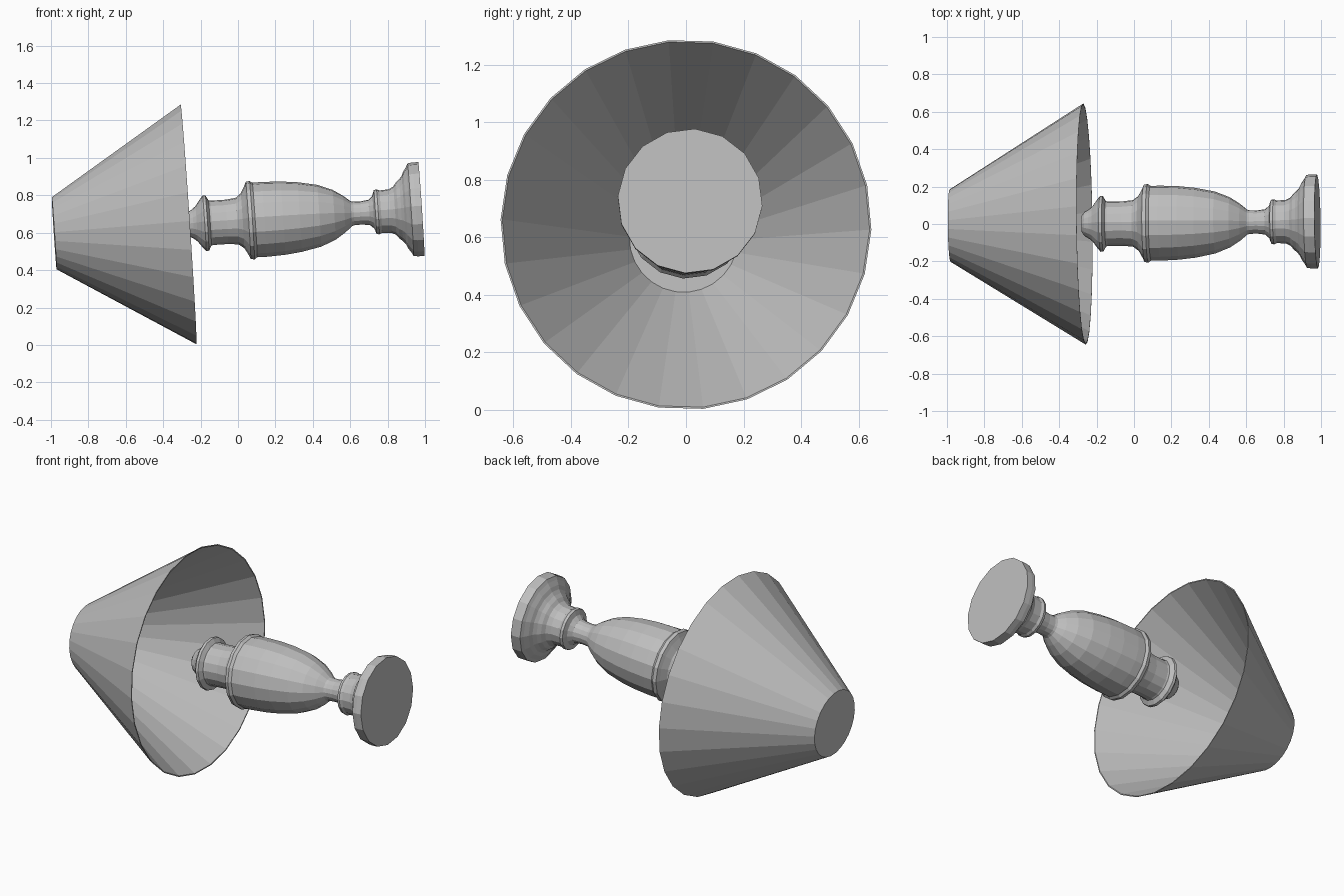
import bpy, bmesh
from math import cos, sin, tau, radians
from mathutils import Vector, Matrix

cube = bpy.data.objects.get("Cube")
if cube:
    bpy.data.objects.remove(cube, do_unlink=True)

grey = bpy.data.materials.new("plain grey")
grey.use_nodes = True
COLOUR = (0.52, 0.52, 0.52, 1)
grey.diffuse_color = COLOUR
grey.node_tree.nodes["Principled BSDF"].inputs["Base Color"].default_value = COLOUR

# The lamp lies on its side: its axis runs along +x from shade to foot, slightly tilted
axis = Vector((1, 0.0115, 0.066)).normalized()
up = (Vector((0, 0, 1)) - axis * axis.z).normalized()
side = up.cross(axis)
frame = Matrix.Translation((0, 0.003, 0.662)) @ Matrix((side, up, axis)).transposed().to_4x4()


def lathe(name, profile, sides, phase, cap_first=False, cap_last=False):
    """Turn (position, radius) pairs around the lamp axis."""
    bm = bmesh.new()
    angles = [radians(phase) + tau * i / sides for i in range(sides)]
    rings = [[bm.verts.new((r * cos(a), r * sin(a), t)) for a in angles]
             for t, r in profile]
    for low, high in zip(rings, rings[1:]):
        for i in range(sides):
            j = (i + 1) % sides
            bm.faces.new((low[i], low[j], high[j], high[i]))
    if cap_first:
        bm.faces.new(rings[0][::-1])
    if cap_last:
        bm.faces.new(rings[-1])
    mesh = bpy.data.meshes.new(name)
    bm.to_mesh(mesh)
    bm.free()
    mesh.materials.append(grey)
    obj = bpy.data.objects.new(name, mesh)
    obj.matrix_world = frame
    bpy.context.collection.objects.link(obj)
    return obj


# Shade: thin-walled cone, closed at the narrow end
lathe("shade", [(-0.980, 0.189), (-0.265, 0.639), (-0.265, 0.645), (-0.985, 0.194)][::-1],
      26, -1.6, cap_first=True, cap_last=True)

# Turned base, from the socket inside the shade to the foot
socket = [(-0.28, 0.045), (-0.265, 0.065), (-0.24, 0.08), (-0.222, 0.095),
          (-0.195, 0.132), (-0.18, 0.15), (-0.165, 0.148), (-0.15, 0.122)]
neck = [(-0.15, 0.122), (-0.14, 0.119), (-0.06, 0.119), (-0.005, 0.125),
        (0.024, 0.147), (0.045, 0.185)]
body = [(0.045, 0.185), (0.055, 0.207), (0.075, 0.211), (0.09, 0.2), (0.14, 0.201),
        (0.24, 0.197), (0.33, 0.187), (0.435, 0.166), (0.515, 0.134), (0.57, 0.098),
        (0.607, 0.067)]
stem = [(0.607, 0.067), (0.62, 0.063), (0.66, 0.062), (0.703, 0.068), (0.725, 0.088),
        (0.735, 0.118), (0.75, 0.121)]
foot = [(0.75, 0.121), (0.765, 0.114), (0.815, 0.117), (0.84, 0.13), (0.855, 0.15),
        (0.873, 0.165), (0.888, 0.183), (0.898, 0.205), (0.915, 0.23), (0.925, 0.249),
        (0.95, 0.252), (0.983, 0.252)]
for name, profile in (("socket", socket), ("neck", neck), ("body", body),
                      ("stem", stem), ("foot", foot)):
    lathe(name, profile, 16, -4, cap_first=name == "socket", cap_last=name == "foot")
